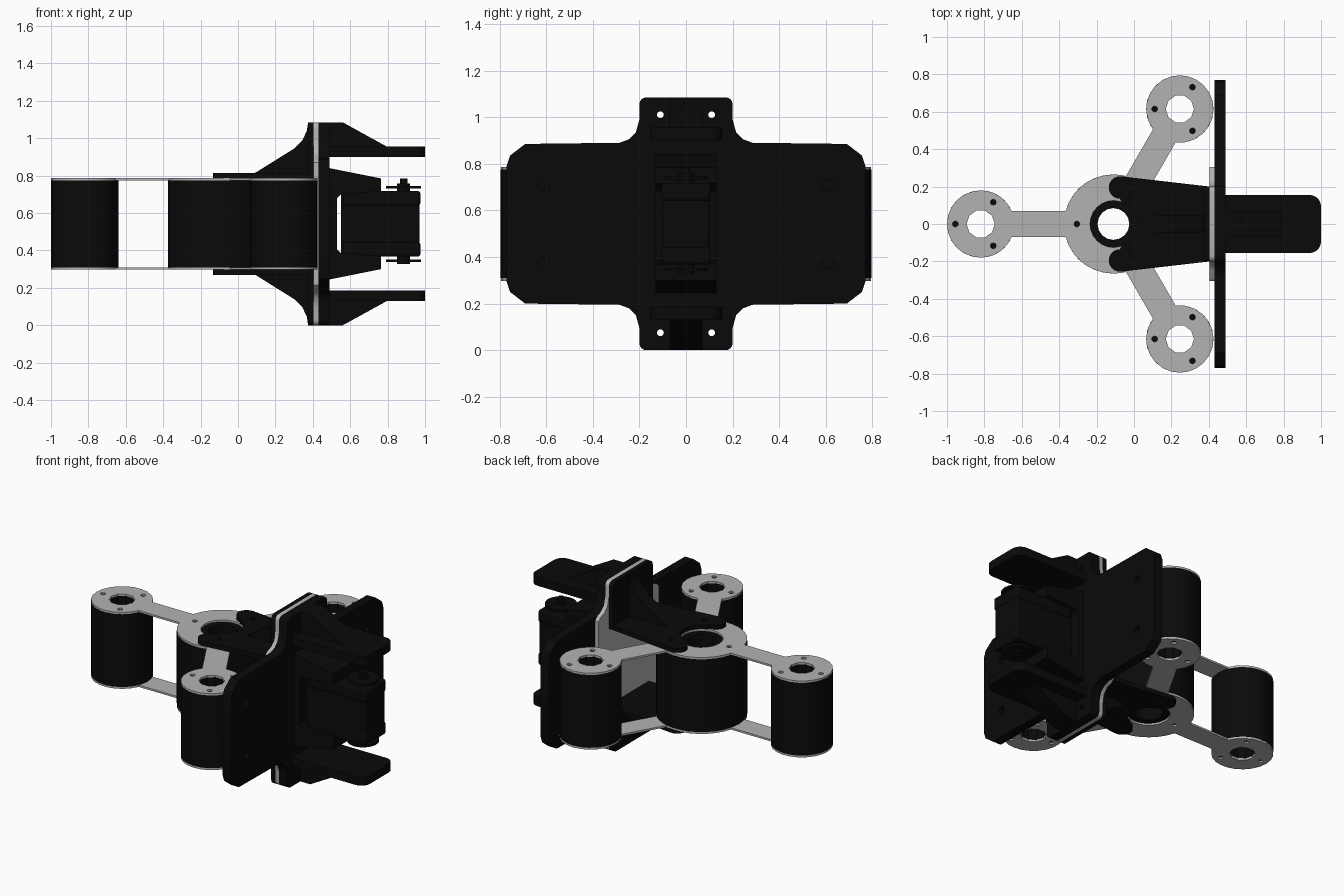
import bpy, bmesh, math
from mathutils import Matrix, Vector

if "Cube" in bpy.data.objects:
    bpy.data.objects.remove(bpy.data.objects["Cube"])

H = 1.085  # total height; the model mirrors about H / 2


def material(name, rgb):
    m = bpy.data.materials.new(name)
    m.diffuse_color = (*rgb, 1)
    m.use_nodes = True
    m.node_tree.nodes["Principled BSDF"].inputs["Base Color"].default_value = m.diffuse_color
    return m


BLACK = material("matte black", (0.003, 0.003, 0.003))
GREY = material("light grey metal", (0.45, 0.45, 0.45))


def arc(cx, cy, r, a0, a1, n):
    return [(cx + r * math.cos(math.radians(a0 + (a1 - a0) * i / n)),
             cy + r * math.sin(math.radians(a0 + (a1 - a0) * i / n))) for i in range(n + 1)]


def circle(cx, cy, r, n):
    return arc(cx, cy, r, 0, 360, n)[:-1]


def slab(name, outline, axis, lo, hi, mat, holes=(), bevel=0):
    """Extrude an outline with holes along an axis (z: xy, x: yz, y: xz)."""
    lo, hi = min(lo, hi), max(lo, hi)
    cu = bpy.data.curves.new("profile", 'CURVE')
    cu.dimensions, cu.fill_mode, cu.extrude = '2D', 'BOTH', (hi - lo) / 2
    for pts in [outline, *holes]:
        sp = cu.splines.new('POLY')
        sp.points.add(len(pts) - 1)
        for p, (u, v) in zip(sp.points, pts):
            p.co = (u, v, 0, 1)
        sp.use_cyclic_u = True
    tmp = bpy.data.objects.new("profile", cu)
    bpy.context.collection.objects.link(tmp)
    me = bpy.data.meshes.new_from_object(tmp.evaluated_get(bpy.context.evaluated_depsgraph_get()))
    bpy.data.objects.remove(tmp)
    mid = (lo + hi) / 2
    rot = {'z': Matrix.Identity(3),
           'x': Matrix(((0, 0, 1), (1, 0, 0), (0, 1, 0))),
           'y': Matrix(((1, 0, 0), (0, 0, -1), (0, 1, 0)))}[axis]
    shift = {'z': (0, 0, mid), 'x': (mid, 0, 0), 'y': (0, mid, 0)}[axis]
    bm = bmesh.new()
    bm.from_mesh(me)
    bm.transform(Matrix.Translation(Vector(shift)) @ rot.to_4x4())
    bmesh.ops.remove_doubles(bm, verts=bm.verts, dist=1e-5)
    bmesh.ops.recalc_face_normals(bm, faces=bm.faces)
    bm.to_mesh(me)
    bm.free()
    me.materials.clear()
    me.materials.append(mat)
    ob = bpy.data.objects.new(name, me)
    bpy.context.collection.objects.link(ob)
    bpy.ops.object.select_all(action='DESELECT')
    ob.select_set(True)
    bpy.context.view_layer.objects.active = ob
    bpy.ops.object.shade_smooth_by_angle(angle=math.radians(30))
    if bevel:
        mod = ob.modifiers.new("bevel", 'BEVEL')
        mod.width, mod.segments = bevel, 2
    return ob


def rect(u0, u1, v0, v1):
    return [(u0, v0), (u1, v0), (u1, v1), (u0, v1)]


def four_way(quarter):
    """Mirror a quarter outline (y > 0, upper half, ordered side to top) in y and z."""
    top = quarter + [(-y, z) for y, z in reversed(quarter)]
    return top + [(-y, H - z) for y, z in top]


# Hubs: one big in the middle, three small around it
CX, R, r, D, W = -0.11, 0.265, 0.18, 0.71, 0.07
ANGLES = (-60, 60, 180)
HUBS = [(CX + D * math.cos(math.radians(a)), D * math.sin(math.radians(a))) for a in ANGLES]


def screws(cx, cy, rad):
    return [circle(*arc(cx, cy, rad, a, a, 1)[0], 0.016, 8) for a in ANGLES]


for i, (x, y) in enumerate(HUBS):
    slab(f"outer_roller_{i}", circle(x, y, r, 24), 'z', 0.31, H - 0.31, BLACK, [circle(x, y, 0.075, 10)])
slab("central_drum", circle(CX, 0, R, 32), 'z', 0.31, H - 0.31, BLACK, [circle(CX, 0, 0.085, 16)])

# Three-armed plate outline
big, small = (math.degrees(math.asin(W / q)) for q in (R, r))
spider, spider_holes = [], [circle(CX, 0, 0.125, 24)] + screws(CX, 0, 0.195)
for a, (x, y) in zip(ANGLES, HUBS):
    spider += arc(x, y, r, a - 180 + small, a + 180 - small, 20)
    spider += arc(CX, 0, R, a + big, a + 120 - big, 8)
    spider_holes += [circle(x, y, 0.075, 10)] + screws(x, y, 0.135)

# Clamp foot: two lobes hugging the drum bore, tapering to the back plate
half = [(0.405, 0.2)] + arc(-0.075, 0.195, 0.06, 83, 270, 10) + arc(CX, 0, 0.125, 70, 0, 6)
foot = half + [(x, -y) for x, y in reversed(half[:-1])]
foot_holes = [circle(-0.012, s * 0.17, 0.016, 6) for s in (1, -1)]

# Upright tab shape shared by flange and plates
neck = [(0.285, 0.89), (0.245, 0.905), (0.215, 0.935), (0.2, 0.99)] + arc(0.17, H - 0.03, 0.03, 0, 90, 4)
tab_holes = [circle(s * 0.11, z, 0.015, 10) for s in (1, -1) for z in (1.01, H - 1.01)]
pad_holes = [circle(s * 0.61, z, 0.025, 8) for s in (1, -1) for z in (0.71, H - 0.71)]
slab("metal_backing_plate", four_way([(0.305, 0.87)] + neck), 'x', 0.405, 0.43, GREY, tab_holes)
slab("wide_mounting_plate",
     four_way([(0.77, 0.79), (0.755, 0.835), (0.69, 0.885)] + neck),
     'x', 0.43, 0.49, BLACK, tab_holes + pad_holes)

# Parts that repeat at top and bottom
for side in ("upper", "lower"):
    def Z(z):
        return z if side == "upper" else H - z

    def flip(pts):
        return [(u, Z(v)) for u, v in pts]

    slab(f"{side}_spider_plate", spider, 'z', Z(0.775), Z(0.787), GREY, spider_holes)
    slab(f"{side}_clamp_foot", foot, 'z', Z(0.787), Z(0.815), BLACK, foot_holes)
    slab(f"{side}_clamp_flange",
         flip([(0.2, 0.787), (0.2, 0.99)] + neck[4:] + arc(-0.17, H - 0.03, 0.03, 90, 180, 4) + [(-0.2, 0.787)]),
         'x', 0.375, 0.405, BLACK, [circle(s * 0.11, Z(1.01), 0.015, 10) for s in (1, -1)])
    slab(f"{side}_clamp_rib",
         flip([(0.06, 0.8), (0.1, 0.82), (0.3, 0.945), (0.345, 0.99), (0.368, 1.04), (0.375, H),
               (0.4, H), (0.4, 0.8)]), 'y', -0.045, 0.045, BLACK)
    # Forward arm with its stiffening rib
    slab(f"{side}_arm",
         [(0.49, -0.155)] + arc(0.94, -0.095, 0.06, -90, 0, 5) + arc(0.94, 0.095, 0.06, 0, 90, 5) + [(0.49, 0.155)],
         'z', Z(0.9), Z(0.955), BLACK)
    slab(f"{side}_arm_rib",
         flip([(0.48, 0.92), (0.48, H), (0.56, H), (0.8, 0.953), (0.8, 0.92)]), 'y', -0.07, 0.07, BLACK)
    # Cheek holding the motor
    slab(f"{side}_motor_cheek",
         flip([(0.49, 0.84), (0.765, 0.785), (0.765, 0.715), (0.55, 0.7), (0.53, 0.68), (0.49, 0.68)]),
         'y', -0.13, 0.13, BLACK)
    # Output disc and shaft
    slab(f"{side}_motor_disc", circle(0.885, 0, 0.093, 24), 'z', Z(0.732), Z(0.746), BLACK)
    slab(f"{side}_motor_shaft", circle(0.885, 0, 0.035, 16), 'z', Z(0.71), Z(0.758), BLACK)
    slab(f"{side}_motor_cap", rect(0.56, 0.975, -0.105, 0.105), 'z', Z(0.64), Z(0.718), BLACK, bevel=0.012)

slab("shaft_screw", circle(0.885, 0, 0.02, 12), 'z', 0.75, 0.785, BLACK)
slab("motor_body", rect(0.55, 0.97, -0.1, 0.1), 'z', 0.375, 0.71, BLACK, bevel=0.01)
slab("motor_back_plate", rect(-0.13, 0.13, 0.38, H - 0.38), 'x', 0.49, 0.53, BLACK)
